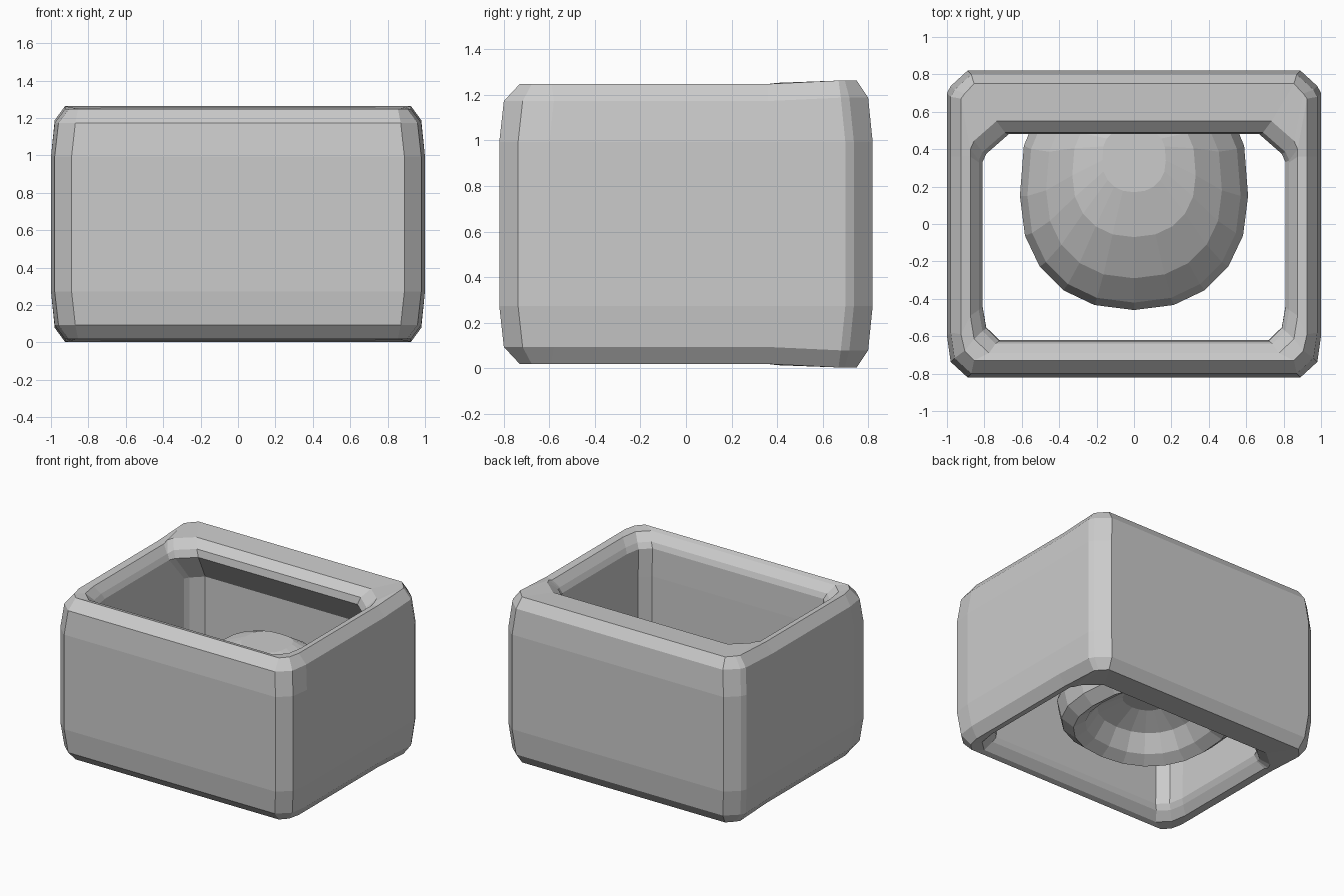
import bpy, bmesh, math

if "Cube" in bpy.data.objects:
    bpy.data.objects.remove(bpy.data.objects["Cube"])


def make_object(name, bm):
    bmesh.ops.recalc_face_normals(bm, faces=bm.faces)
    mesh = bpy.data.meshes.new(name)
    bm.to_mesh(mesh)
    bm.free()
    obj = bpy.data.objects.new(name, mesh)
    bpy.context.collection.objects.link(obj)
    return obj


def bridge(bm, a, b):
    n = len(a)
    for i in range(n):
        bm.faces.new((a[i], a[(i + 1) % n], b[(i + 1) % n], b[i]))


def loop(bm, x, yf, yb, c, cb, z):
    """Rectangle with cut corners; the back edge flares slightly."""
    ym = min(0.36, yb - cb - 0.02)
    s = 0.02  # the cut starts slightly inside the flat sides
    right = [(x - c, yf), (x - s, yf + c * 0.75), (x, yf + c * 2), (x, ym),
             (x, yb - cb - 0.01), (x - s, yb - cb * 0.75), (x - cb, yb)]
    pts = right + [(-px, py) for px, py in reversed(right)]
    flare = 0.015 if z > 1.16 else -0.015 if z < 0.11 else 0
    return [bm.verts.new((px, py, z + (flare if py > 0.37 else 0)))
            for px, py in pts]


# Open sleeve: half a wall profile, mirrored top to bottom, with a lip at the back
MID = 0.633
half = [  # half width, front y, back y, front cut, back cut, height above middle
    (1.0, -0.82, 0.82, 0.11, 0.11, 0.36),
    (0.98, -0.80, 0.80, 0.11, 0.11, 0.54),
    (0.925, -0.73, 0.75, 0.07, 0.07, 0.615),
    (0.875, -0.69, 0.55, 0.10, 0.14, 0.605),
    (0.83, -0.64, 0.49, 0.09, 0.14, 0.55),
    (0.81, -0.625, 0.48, 0.09, 0.14, 0.51),
    (0.81, -0.62, 0.62, 0.09, 0.10, 0.30),
]
bm = bmesh.new()
profile = [(*p[:5], MID + p[5]) for p in half]
profile += [(*p[:5], MID - p[5]) for p in reversed(half)]
rings = [loop(bm, *p) for p in profile]
for i in range(len(rings)):
    bridge(bm, rings[i], rings[(i + 1) % len(rings)])
make_object("open_sleeve", bm)

# Faceted dome running back into the wall, with a hollow underside
bm = bmesh.new()
SIDES = 20
dome = [  # radius, height, centre y
    (0.17, 0.73, 0.34), (0.33, 0.68, 0.26), (0.47, 0.57, 0.18),
    (0.57, 0.45, 0.15), (0.61, 0.32, 0.15), (0.58, 0.18, 0.15),
    (0.50, 0.11, 0.15), (0.42, 0.16, 0.15), (0.34, 0.28, 0.15), (0.17, 0.36, 0.15)]


def soften(v, p):
    return math.copysign(abs(v) ** p, v)


rings = []
for r, z, cy in dome:
    ring = []
    for i in range(SIDES):
        t = 2 * math.pi * i / SIDES
        p = 0.7 if math.sin(t) > 0 else 0.9
        ring.append(bm.verts.new((r * soften(math.cos(t), p),
                                  min(cy + r * soften(math.sin(t), p), 0.66), z)))
    rings.append(ring)
for a, b in zip(rings, rings[1:]):
    bridge(bm, a, b)
bm.faces.new(rings[0])
bm.faces.new(rings[-1])
make_object("inner_dome", bm)
